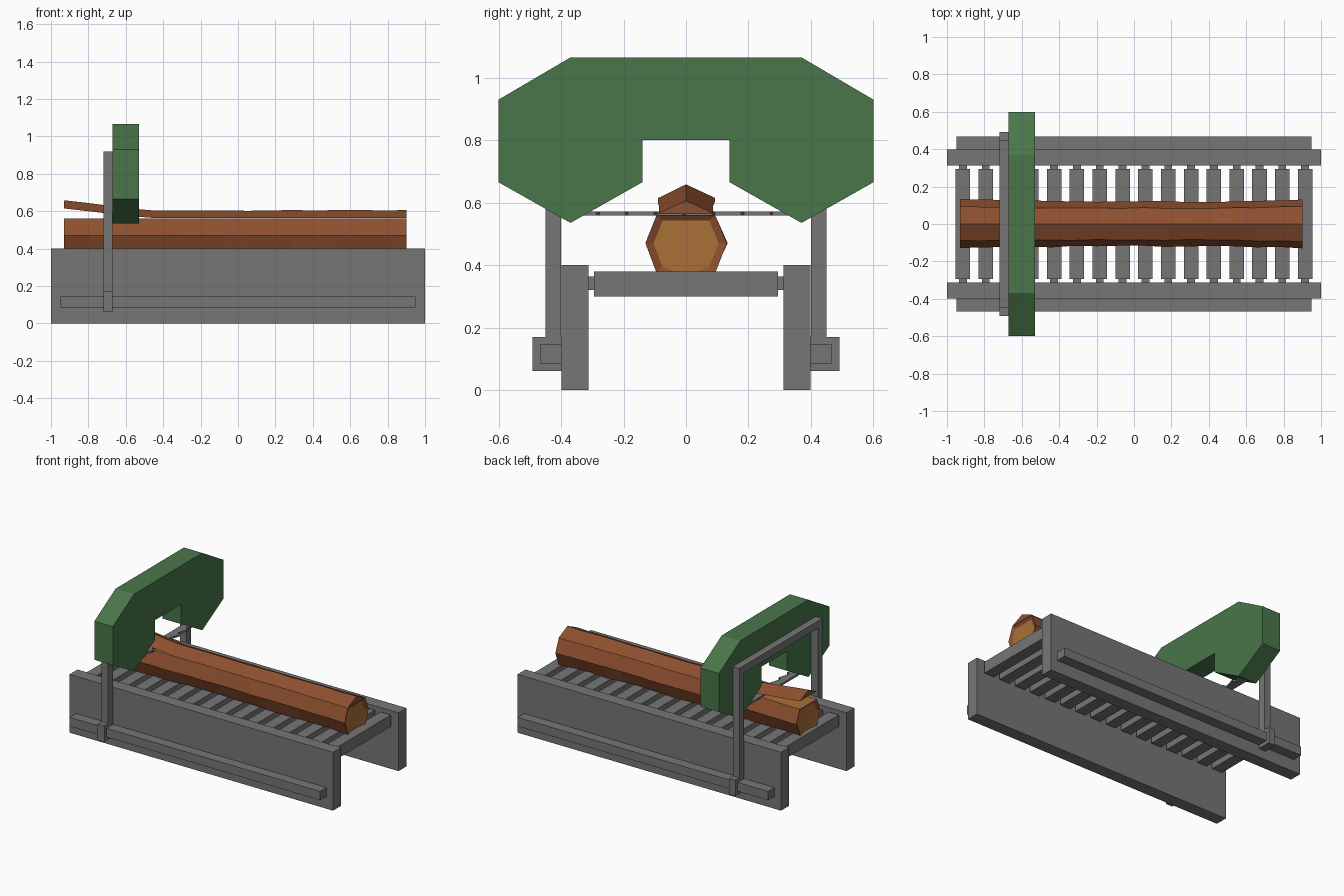
import bpy, bmesh, math, random

if "Cube" in bpy.data.objects:
    bpy.data.objects.remove(bpy.data.objects["Cube"])

random.seed(4)


def material(name, rgb):
    m = bpy.data.materials.new(name)
    m.diffuse_color = (*rgb, 1)
    m.use_nodes = True
    m.node_tree.nodes["Principled BSDF"].inputs["Base Color"].default_value = m.diffuse_color
    return m


GREY = material("grey metal", (0.18, 0.18, 0.18))
GREEN = material("green paint", (0.068, 0.18, 0.068))
BARK = material("brown bark", (0.27, 0.08, 0.029))
WOOD = material("cut wood", (0.40, 0.16, 0.038))


def finish(name, bm, *mats):
    bmesh.ops.recalc_face_normals(bm, faces=bm.faces)
    me = bpy.data.meshes.new(name)
    bm.to_mesh(me)
    bm.free()
    for m in mats:
        me.materials.append(m)
    ob = bpy.data.objects.new(name, me)
    bpy.context.collection.objects.link(ob)
    return ob


def box(name, x0, x1, y0, y1, z0, z1, mat=GREY):
    bm = bmesh.new()
    bmesh.ops.create_cube(bm, size=1)
    for v in bm.verts:
        v.co.x = x0 + (v.co.x + 0.5) * (x1 - x0)
        v.co.y = y0 + (v.co.y + 0.5) * (y1 - y0)
        v.co.z = z0 + (v.co.z + 0.5) * (z1 - z0)
    return finish(name, bm, mat)


def extrude(name, pts, vec, mat):
    bm = bmesh.new()
    f = bm.faces.new([bm.verts.new(p) for p in pts])
    r = bmesh.ops.extrude_face_region(bm, geom=[f])
    vs = [g for g in r["geom"] if isinstance(g, bmesh.types.BMVert)]
    bmesh.ops.translate(bm, verts=vs, vec=vec)
    return finish(name, bm, mat)


# Side walls, guide rails and gantry posts with feet
for s, side in ((-1, "front"), (1, "back")):
    def mirrored(name, x0, x1, y0, y1, z0, z1):
        a, b = sorted((s * y0, s * y1))
        box(f"{side}_{name}", x0, x1, a, b, z0, z1)
    mirrored("wall", -1, 1, 0.312, 0.398, 0, 0.40)
    mirrored("rail", -0.95, 0.95, 0.398, 0.468, 0.085, 0.145)
    mirrored("post", -0.72, -0.67, 0.40, 0.45, 0.17, 0.92)
    mirrored("post_foot", -0.72, -0.67, 0.398, 0.492, 0.06, 0.17)
box("gantry_beam", -0.72, -0.67, -0.40, 0.40, 0.87, 0.92)

# Roller bed
for i in range(16):
    x = -0.915 + i * 0.122
    box(f"roller_{i}", x - 0.039, x + 0.039, -0.295, 0.295, 0.30, 0.38)
    box(f"roller_axle_{i}", x - 0.021, x + 0.021, -0.315, 0.315, 0.32, 0.364)

# Saw housing
half = [(0.14, 0.80), (0.14, 0.665), (0.37, 0.535), (0.60, 0.665), (0.60, 0.93), (0.37, 1.065)]
prof = half + [(-y, z) for y, z in reversed(half)]
extrude("saw_housing", [(-0.67, y, z) for y, z in prof], (0.14, 0, 0), GREEN)

# Toothed blade
pts = [(-0.635, 0.37, 0.558), (-0.635, -0.37, 0.558)]
n = 8
for i in range(n):
    y = -0.37 + 0.74 * i / n
    pts += [(-0.59, y, 0.558), (-0.565, y + 0.74 / n * 0.9, 0.558)]
pts.append((-0.59, 0.37, 0.558))
extrude("saw_blade", pts, (0, 0, 0.013), GREY)

# Rough octagonal log cross-sections shared by log body and lifted slab
CZ = 0.47
N = 15
sections = []
for i in range(N + 1):
    x = -0.93 + 1.83 * i / N
    t = abs(2 * i / N - 1)
    base = 0.119 + 0.010 * t ** 2
    sec = []
    for k in range(8):
        a = math.pi / 2 + k * math.pi / 4
        r = base + random.uniform(-0.004, 0.005)
        sec.append([x, r * math.cos(a), CZ + r * math.sin(a)])
    sec[0][2] = CZ + 0.132 + random.uniform(-0.003, 0.003)
    sec[1][2] = sec[7][2] = 0.56
    sections.append(sec)


def loft(name, rings, flat_edge, recess):
    """Skin rings; the strip after index flat_edge is the sawn face."""
    bm = bmesh.new()
    rows = [[bm.verts.new(p) for p in r] for r in rings]
    m = len(rows[0])
    for a, b in zip(rows, rows[1:]):
        for k in range(m):
            j = (k + 1) % m
            f = bm.faces.new((a[k], a[j], b[j], b[k]))
            f.material_index = int(k == flat_edge)
    for row, d in ((rows[0], 1), (rows[-1], -1)):
        if not recess:
            bm.faces.new(row)
            continue
        # bark rim around a recessed wood end
        inner = [bm.verts.new((v.co.x + d * recess, v.co.y * 0.8,
                               CZ + (v.co.z - CZ) * 0.8)) for v in row]
        for k in range(m):
            j = (k + 1) % m
            bm.faces.new((row[k], row[j], inner[j], inner[k]))
        bm.faces.new(inner).material_index = 1
    return finish(name, bm, BARK, WOOD)


# Log body with sawn top
loft("log_body", [s[1:] for s in sections], 6, 0.012)

# Slab being sawn off, bent upward behind the blade
slab = []
for s in sections:
    lift = 0.003 + max(0.0, -0.48 - s[0][0]) * 0.115
    slab.append([(p[0], p[1], p[2] + lift) for p in (s[7], s[0], s[1])])
loft("sawn_slab", slab, 2, 0)
